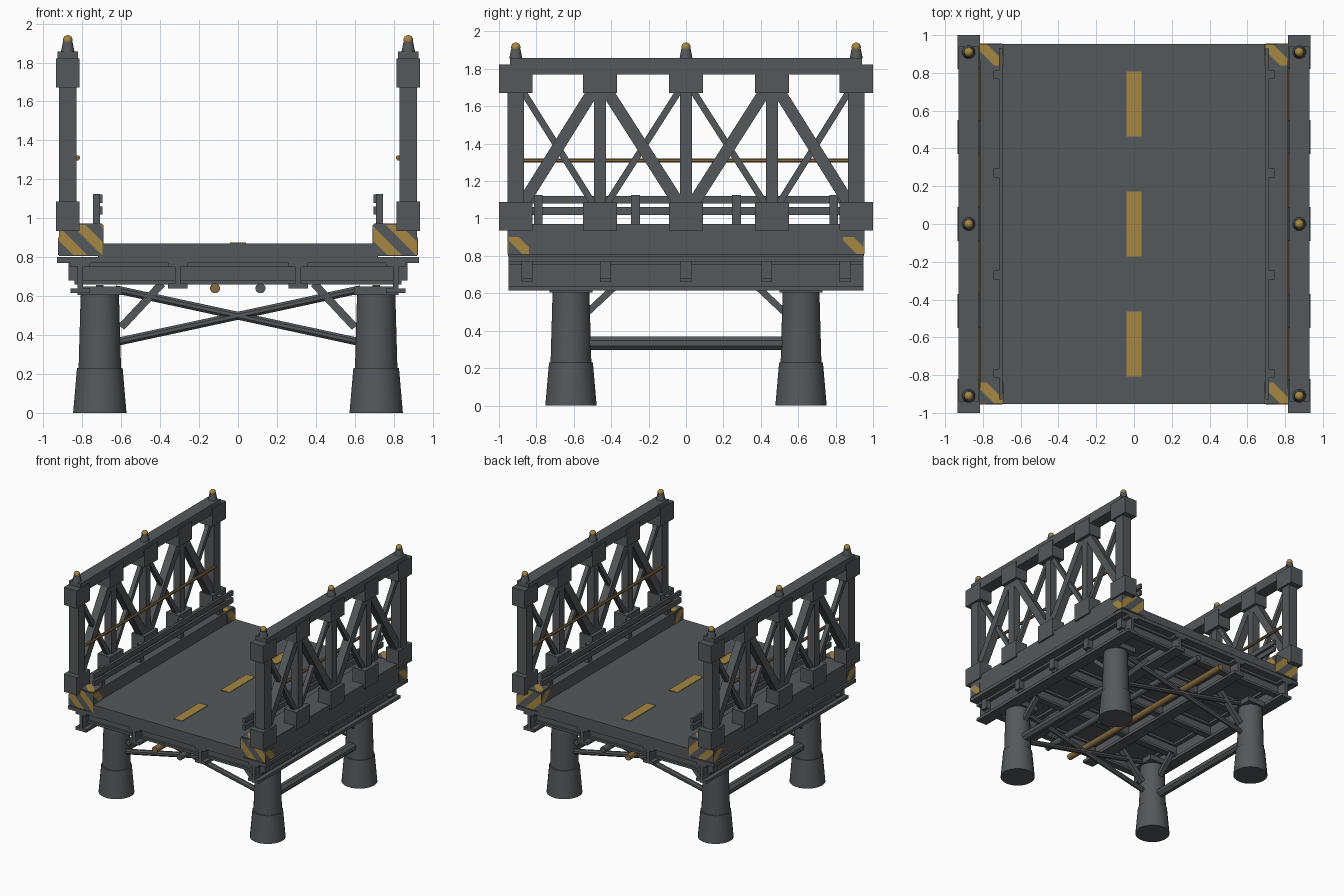
import bpy, bmesh, math
from mathutils import Vector, Matrix

cube = bpy.data.objects.get("Cube")
if cube:
    bpy.data.objects.remove(cube, do_unlink=True)


def material(name, rgb):
    m = bpy.data.materials.new(name)
    m.use_nodes = True
    col = (*rgb, 1)
    m.diffuse_color = col
    bsdf = m.node_tree.nodes["Principled BSDF"]
    bsdf.inputs["Base Color"].default_value = col
    bsdf.inputs["Roughness"].default_value = 0.8
    return m


STEEL = material("steel grey", (0.089, 0.098, 0.105))
GOLD = material("paint gold", (0.38, 0.245, 0.055))
WORN = material("worn gold", (0.24, 0.145, 0.05))
X, Y, Z = Vector((1, 0, 0)), Vector((0, 1, 0)), Vector((0, 0, 1))
parts = {}


def part(name, mat=STEEL):
    # One mesh per named part, filled by the helpers below
    if name not in parts:
        parts[name] = (bmesh.new(), [mat])
    return parts[name][0]


def box(name, xs, ys, zs, mat=STEEL):
    spans = (xs, ys, zs)
    mid = [(a + b) / 2 for a, b in spans]
    size = [abs(b - a) for a, b in spans]
    m = Matrix.Translation(mid) @ Matrix.Diagonal((*size, 1))
    return bmesh.ops.create_cube(part(name, mat), size=1, matrix=m)["verts"]


def frame(p, q, side):
    # Matrix with z along p-q and x along the side axis
    d = (q - p).normalized()
    rot = Matrix((side, d.cross(side), d)).transposed().to_4x4()
    return Matrix.Translation((p + q) / 2) @ rot


def beam(name, p, q, side, depth, width):
    p, q = Vector(p), Vector(q)
    m = frame(p, q, side) @ Matrix.Diagonal((depth, width, (q - p).length, 1))
    bmesh.ops.create_cube(part(name), size=1, matrix=m)


def rod(name, p, q, side, r1, r2=None, sides=8, mat=STEEL):
    p, q = Vector(p), Vector(q)
    turn = Matrix.Rotation(math.pi / sides, 4, "Z")
    bmesh.ops.create_cone(part(name, mat), cap_ends=True, segments=sides,
                          radius1=r1, radius2=r1 if r2 is None else r2,
                          depth=(q - p).length, matrix=frame(p, q, side) @ turn)


def hazard(xs, ys, zs, normal, step=0.052):
    # Thin plate cut along diagonals, alternate bands painted
    name = "hazard_plate_%d" % len(parts)
    bm = part(name)
    parts[name][1].append(GOLD)
    box(name, xs, ys, zs)
    n = normal.normalized()
    low = Vector((min(xs), min(ys), min(zs)))
    reach = [(v.co - low).dot(n) for v in bm.verts]
    for i in range(math.floor(min(reach) / step), math.ceil(max(reach) / step) + 1):
        bmesh.ops.bisect_plane(bm, geom=bm.verts[:] + bm.edges[:] + bm.faces[:],
                               plane_co=low + n * step * i, plane_no=n)
    for f in bm.faces:
        f.material_index = math.floor((f.calc_center_median() - low).dot(n) / step) % 2


END = 0.95
JOINTS = (-0.91, -0.46, 0, 0.46, 0.91)

# Road deck and lane dashes
box("deck_plate", (-0.93, 0.93), (-END, END), (0.77, 0.8))
box("road_deck", (-0.72, 0.72), (-END - 0.003, END + 0.003), (0.8, 0.87))
for y in (-0.635, 0, 0.635):
    box("lane_dash", (-0.04, 0.04), (y - 0.173, y + 0.173), (0.868, 0.875), GOLD)

# Cross beams under the deck
for y in (-0.85, -0.43, 0, 0.43, 0.85):
    box("cross_beam", (-0.82, 0.82), (y - 0.012, y + 0.012), (0.67, 0.77))
    box("cross_beam", (-0.87, 0.87), (y - 0.03, y + 0.03), (0.75, 0.77))
    box("cross_beam", (-0.84, 0.84), (y - 0.03, y + 0.03), (0.66, 0.68))
    for s in (-1, 1):
        box("cross_beam", (s * 0.82, s * 0.87), (y - 0.03, y + 0.03), (0.68, 0.77))

# Stringers running the length of the deck
for s in (-1, 1):
    for x, low in ((0.31, 0.64), (0.81, 0.615)):
        box("stringer", (s * x - 0.014, s * x + 0.014), (-END, END), (low, 0.77))
        box("stringer", (s * x - 0.05, s * x + 0.05), (-END, END), (low, low + 0.025))
        box("stringer", (s * x - 0.05, s * x + 0.05), (-END, END), (0.75, 0.77))

# Service pipes
rod("gold_pipe", (-0.118, -END, 0.64), (-0.118, END, 0.64), X, 0.026, sides=12, mat=WORN)
rod("grey_pipe", (0.115, -END, 0.64), (0.115, END, 0.64), X, 0.026, sides=12)

# Piers, caps and knee braces
for sx in (-1, 1):
    for sy in (-1, 1):
        x, y = sx * 0.71, sy * 0.615
        rod("pier_foot", (x, y, 0), (x, y, 0.23), X, 0.138, 0.118, 28)
        rod("pier_column", (x, y, 0.22), (x, y, 0.61), X, 0.11, 0.099, 28)
        box("pier_cap", (x - 0.115, x + 0.115), (y - 0.115, y + 0.115), (0.605, 0.65))
        beam("knee_brace", (sx * 0.6, y, 0.44), (sx * 0.39, y, 0.665), Y, 0.04, 0.04)
        beam("knee_brace", (x, sy * 0.525, 0.5), (x, sy * 0.37, 0.645), X, 0.04, 0.035)
    rod("side_tie", (sx * 0.71, -0.53, 0.333), (sx * 0.71, 0.53, 0.333), X, 0.039)

# Crossed braces between the piers
for sy in (-1, 1):
    y = sy * 0.615
    for sx in (-1, 1):
        rod("cross_brace", (-sx * 0.63, y, 0.635), (sx * 0.63, y, 0.363), Y, 0.022)

for sx in (-1, 1):
    cx = sx * 0.875

    # Curb and guard rail
    box("curb", (sx * 0.695, sx * 0.92), (-END, END), (0.805, 0.97))
    for y in (-0.79, -0.27, 0.27, 0.79):
        box("guard_post", (sx * 0.745, sx * 0.71), (y - 0.023, y + 0.023), (0.96, 1.125))
    for z in (1.04, 1.1):
        box("guard_rail", (sx * 0.715, sx * 0.695), (-0.93, 0.93), (z - 0.021, z + 0.021))

    # Truss chord, posts and gussets
    box("top_chord", (cx - 0.053, cx + 0.053), (-0.94, 0.94), (1.77, 1.857))
    for y in JOINTS:
        g = 0.09
        box("lower_gusset", (cx - 0.06, cx + 0.06), (y - g, y + g), (0.935, 1.087))
        box("upper_gusset", (cx - 0.06, cx + 0.06), (y - g, y + g), (1.672, 1.822))
        w = 0.044 if abs(y) > 0.9 else 0.032
        box("truss_post", (cx - w, cx + w), (y - w, y + w), (0.95, 1.8))

    # Heavy and light diagonals
    for sy in (-1, 1):
        for y in (0, 0.91):
            beam("heavy_diagonal", (cx, sy * y, 1.02), (cx, sy * 0.46, 1.74), X, 0.065, 0.064)
            beam("light_diagonal", (cx, sy * 0.46, 1.02), (cx, sy * y, 1.74), X, 0.035, 0.035)

    # Inner handrail and lamps
    rod("gold_handrail", (sx * 0.824, -0.87, 1.31), (sx * 0.824, 0.87, 1.31), X, 0.013, mat=WORN)
    for y in (-0.91, 0, 0.91):
        rod("lamp_base", (cx, y, 1.855), (cx, y, 1.905), X, 0.036, 0.026, 12)
        bmesh.ops.create_uvsphere(part("lamp", GOLD), u_segments=12, v_segments=8,
                                  radius=0.025, matrix=Matrix.Translation((cx, y, 1.916)))

    # Hazard striping on the curb ends
    for sy in (-1, 1):
        ys = (sy * 0.84, sy * END)
        hazard((sx * 0.695, sx * 0.92), (sy * END, sy * (END + 0.005)), (0.81, 0.965), X + Z)
        hazard((sx * 0.92, sx * 0.925), ys, (0.81, 0.9), Y + Z)
        hazard((sx * 0.695, sx * 0.69), ys, (0.87, 0.965), Y + Z)
        hazard((sx * 0.7, sx * 0.815), ys, (0.97, 0.974), X + Y)

# Turn every part into an object
SMOOTH = {"pier_foot", "pier_column", "gold_pipe", "grey_pipe", "lamp", "lamp_base"}
for name, (bm, mats) in parts.items():
    bmesh.ops.recalc_face_normals(bm, faces=bm.faces)
    mesh = bpy.data.meshes.new(name)
    bm.to_mesh(mesh)
    bm.free()
    for m in mats:
        mesh.materials.append(m)
    ob = bpy.data.objects.new(name, mesh)
    bpy.context.collection.objects.link(ob)
    if name in SMOOTH:
        bpy.ops.object.select_all(action="DESELECT")
        ob.select_set(True)
        bpy.context.view_layer.objects.active = ob
        bpy.ops.object.shade_smooth_by_angle(angle=math.radians(40))
